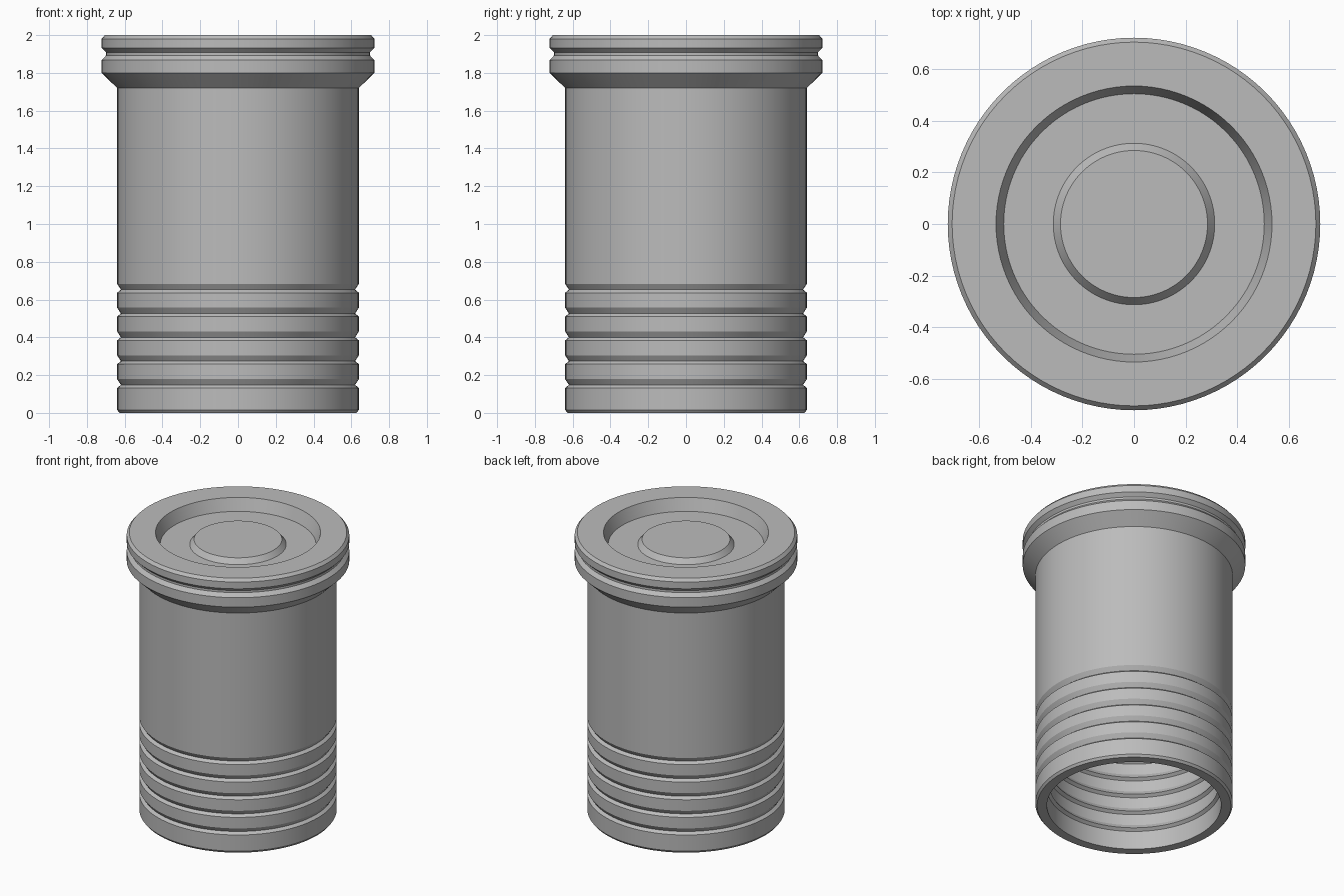
import bpy, bmesh, math

cube = bpy.data.objects.get("Cube")
if cube:
    bpy.data.objects.remove(cube, do_unlink=True)

SEGMENTS = 96
WALL = 0.64        # outer wall radius
BORE = 0.565       # inner wall radius
GROOVE_Z = [0.148 + 0.126 * i for i in range(5)]

grey = bpy.data.materials.new("plain grey")
grey.use_nodes = True
colour = (0.5, 0.5, 0.5, 1)
grey.diffuse_color = colour
grey.node_tree.nodes["Principled BSDF"].inputs["Base Color"].default_value = colour


def rings(radius, depth):
    """Wall outline from bottom to top, pinched inward at each groove."""
    pts = []
    for z in GROOVE_Z:
        pts += [(radius, z - 0.016), (radius - depth, z), (radius, z + 0.031)]
    return pts


def lathe(name, profile):
    """Revolve an (r, z) outline that starts and ends on the axis."""
    bm = bmesh.new()
    verts = [bm.verts.new((r, 0, z)) for r, z in profile]
    edges = [bm.edges.new(pair) for pair in zip(verts, verts[1:])]
    bmesh.ops.spin(bm, geom=verts + edges, axis=(0, 0, 1), cent=(0, 0, 0),
                   angle=2 * math.pi, steps=SEGMENTS, use_duplicate=False)
    bmesh.ops.remove_doubles(bm, verts=bm.verts, dist=0.0005)
    bmesh.ops.recalc_face_normals(bm, faces=bm.faces)
    mesh = bpy.data.meshes.new(name)
    bm.to_mesh(mesh)
    bm.free()
    mesh.materials.append(grey)
    obj = bpy.data.objects.new(name, mesh)
    bpy.context.collection.objects.link(obj)
    bpy.ops.object.select_all(action="DESELECT")
    obj.select_set(True)
    bpy.context.view_layer.objects.active = obj
    bpy.ops.object.shade_smooth_by_angle(angle=math.radians(25))
    return obj


# Hollow inside: closed roof, then ribbed bore down to the open bottom
bore = [(0, 1.85), (BORE, 1.85)] + rings(BORE, 0.02)[::-1] + [(BORE, 0)]

# Outside: chamfered foot and ribbed wall
wall = [(WALL - 0.012, 0), (WALL, 0.016)] + rings(WALL, 0.02)

# Flared collar with one groove
collar = [(WALL, 1.72), (0.722, 1.80), (0.722, 1.868), (0.698, 1.893),
          (0.698, 1.908), (0.722, 1.932), (0.722, 1.98), (0.705, 2.0)]

# Recessed lid with a raised centre disc
lid = [(0.535, 2.0), (0.505, 1.914), (0.313, 1.914), (0.285, 1.95), (0, 1.95)]

lathe("canister_body", bore + wall + collar + lid)
